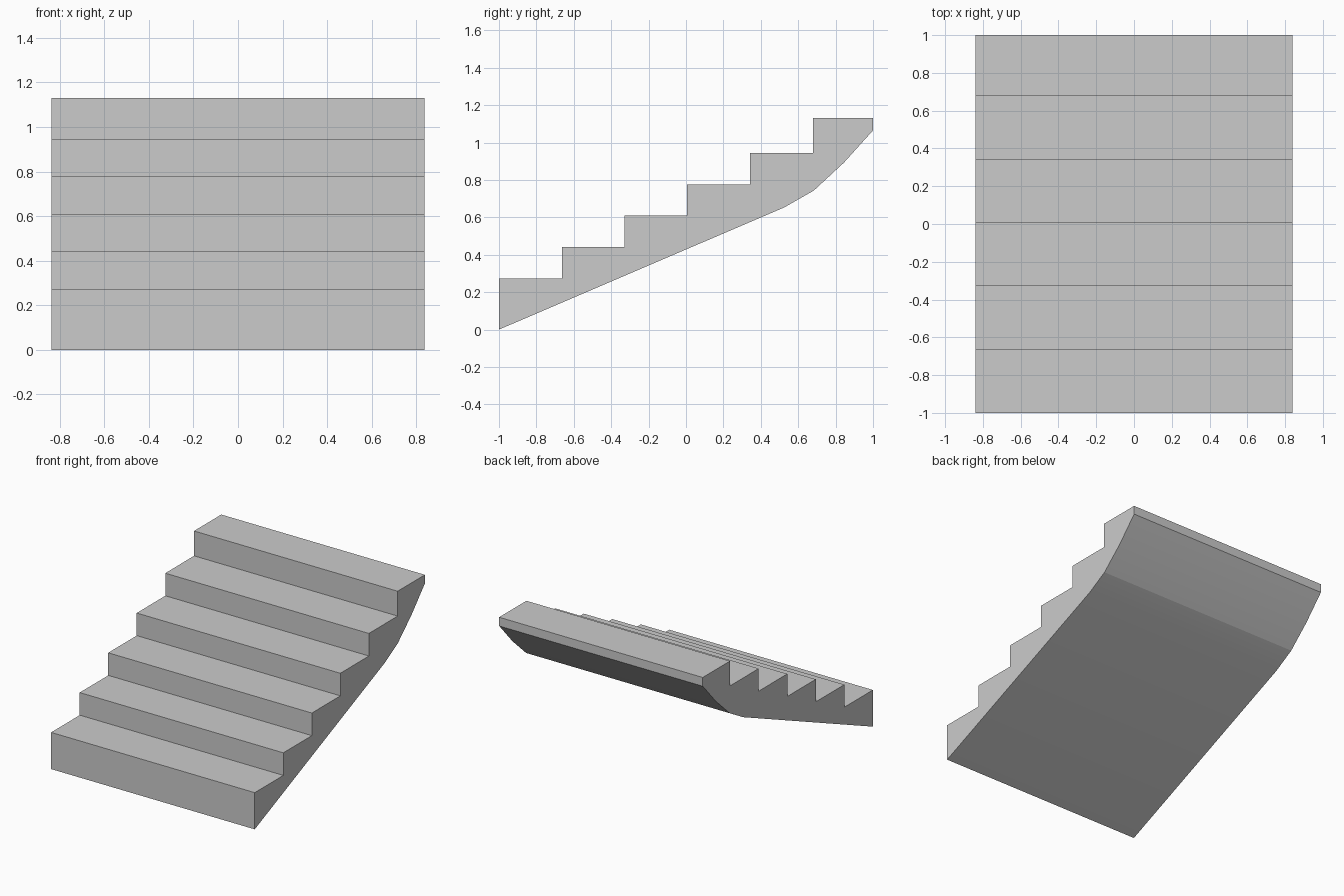
import bpy, bmesh, math

if "Cube" in bpy.data.objects:
    bpy.data.objects.remove(bpy.data.objects["Cube"])

HALF_WIDTH = 0.838
risers = [-1.0, -0.664, -0.329, 0.006, 0.342, 0.68, 1.0]
treads = [0.273, 0.441, 0.609, 0.777, 0.945, 1.13]

# Side profile (y, z): stepped top, then the curved soffit back down
profile = []
for i, z in enumerate(treads):
    profile += [(risers[i], z), (risers[i + 1], z)]
profile += [(1.0, 1.065), (0.845, 0.893), (0.683, 0.743), (0.525, 0.653), (-1.0, 0.0)]

# Extrude the profile across the width of the flight
bm = bmesh.new()
side = bm.faces.new([bm.verts.new((-HALF_WIDTH, y, z)) for y, z in profile])
ext = bmesh.ops.extrude_face_region(bm, geom=[side])
verts = [v for v in ext["geom"] if isinstance(v, bmesh.types.BMVert)]
bmesh.ops.translate(bm, vec=(2 * HALF_WIDTH, 0, 0), verts=verts)
bmesh.ops.recalc_face_normals(bm, faces=bm.faces)

mesh = bpy.data.meshes.new("stair_flight")
bm.to_mesh(mesh)
bm.free()
stairs = bpy.data.objects.new("stair_flight", mesh)
bpy.context.collection.objects.link(stairs)

# Soften only the shallow bend of the soffit
bpy.context.view_layer.objects.active = stairs
stairs.select_set(True)
bpy.ops.object.shade_smooth_by_angle(angle=math.radians(10))
